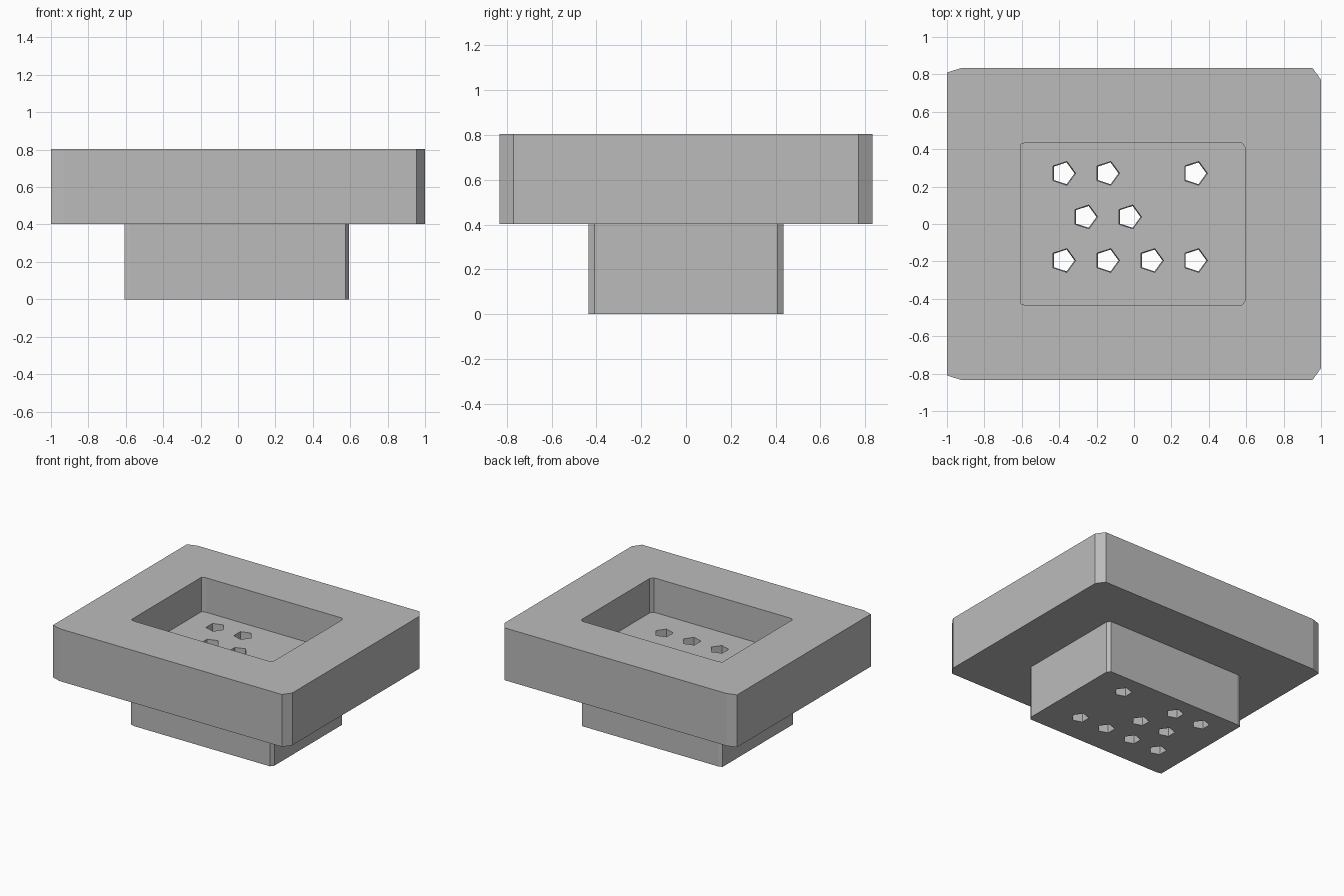
import bpy
import bmesh
from math import cos, sin, tau

if "Cube" in bpy.data.objects:
    bpy.data.objects.remove(bpy.data.objects["Cube"])

# Overall heights
TOP, LEDGE, FLOOR = 0.804, 0.403, 0.54

grey = bpy.data.materials.new("plain grey")
grey.use_nodes = True
colour = (0.5, 0.5, 0.5, 1)
grey.diffuse_color = colour
grey.node_tree.nodes["Principled BSDF"].inputs["Base Color"].default_value = colour


def pentagon(radius, cx=0, cy=0):
    return [(cx + radius * cos(tau * i / 5), cy + radius * sin(tau * i / 5))
            for i in range(5)]


def cut_corner_outline(x0, x1, half_y, r):
    """Rectangle whose corners are the sides of a small pentagon of radius r."""
    right, low = x1 - r, half_y - r * sin(tau / 5)
    left = x0 - r * cos(tau * 2 / 5)
    p = pentagon(r)
    upper = [(right + p[0][0], low), (right + p[1][0], low + p[1][1]),
             (left + p[1][0], low + p[1][1]), (left + p[2][0], low + p[2][1])]
    return upper + [(x, -y) for x, y in reversed(upper)]


def prism(name, bottom, top, z0, z1):
    bm = bmesh.new()
    lower = [bm.verts.new((x, y, z0)) for x, y in bottom]
    upper = [bm.verts.new((x, y, z1)) for x, y in top]
    bm.faces.new(lower[::-1])
    bm.faces.new(upper)
    n = len(lower)
    for i in range(n):
        j = (i + 1) % n
        bm.faces.new((lower[i], lower[j], upper[j], upper[i]))
    mesh = bpy.data.meshes.new(name)
    bm.to_mesh(mesh)
    bm.free()
    mesh.materials.append(grey)
    obj = bpy.data.objects.new(name, mesh)
    bpy.context.scene.collection.objects.link(obj)
    return obj


def combine(target, tool, operation):
    mod = target.modifiers.new(tool.name, "BOOLEAN")
    mod.operation = operation
    mod.solver = "EXACT"
    mod.object = tool
    tool.hide_render = True
    bpy.context.view_layer.objects.active = target
    bpy.ops.object.modifier_apply(modifier=mod.name)
    bpy.data.objects.remove(tool)


# Wide upper slab on a narrower base
slab = cut_corner_outline(-1, 1, 0.833, 0.065)
inner = cut_corner_outline(-0.607, 0.594, 0.435, 0.027)
tray = prism("drained_tray", slab, slab, LEDGE, TOP)
combine(tray, prism("base_block", inner, inner, 0, (LEDGE + FLOOR) / 2), "UNION")

# Recess above the base
combine(tray, prism("recess_cutter", inner, inner, FLOOR, TOP + 0.1), "DIFFERENCE")

# Slightly tapered five-sided drain holes, in staggered rows
PITCH = 0.235
rows = [(0.271, (0, 1, 3)), (0.038, (0.5, 1.5)), (-0.195, (0, 1, 2, 3))]
for y, steps in rows:
    for step in steps:
        x = -0.379 + PITCH * step
        drill = prism("drain_cutter", pentagon(0.061, x, y),
                      pentagon(0.067, x, y), -0.02, FLOOR + 0.02)
        combine(tray, drill, "DIFFERENCE")
